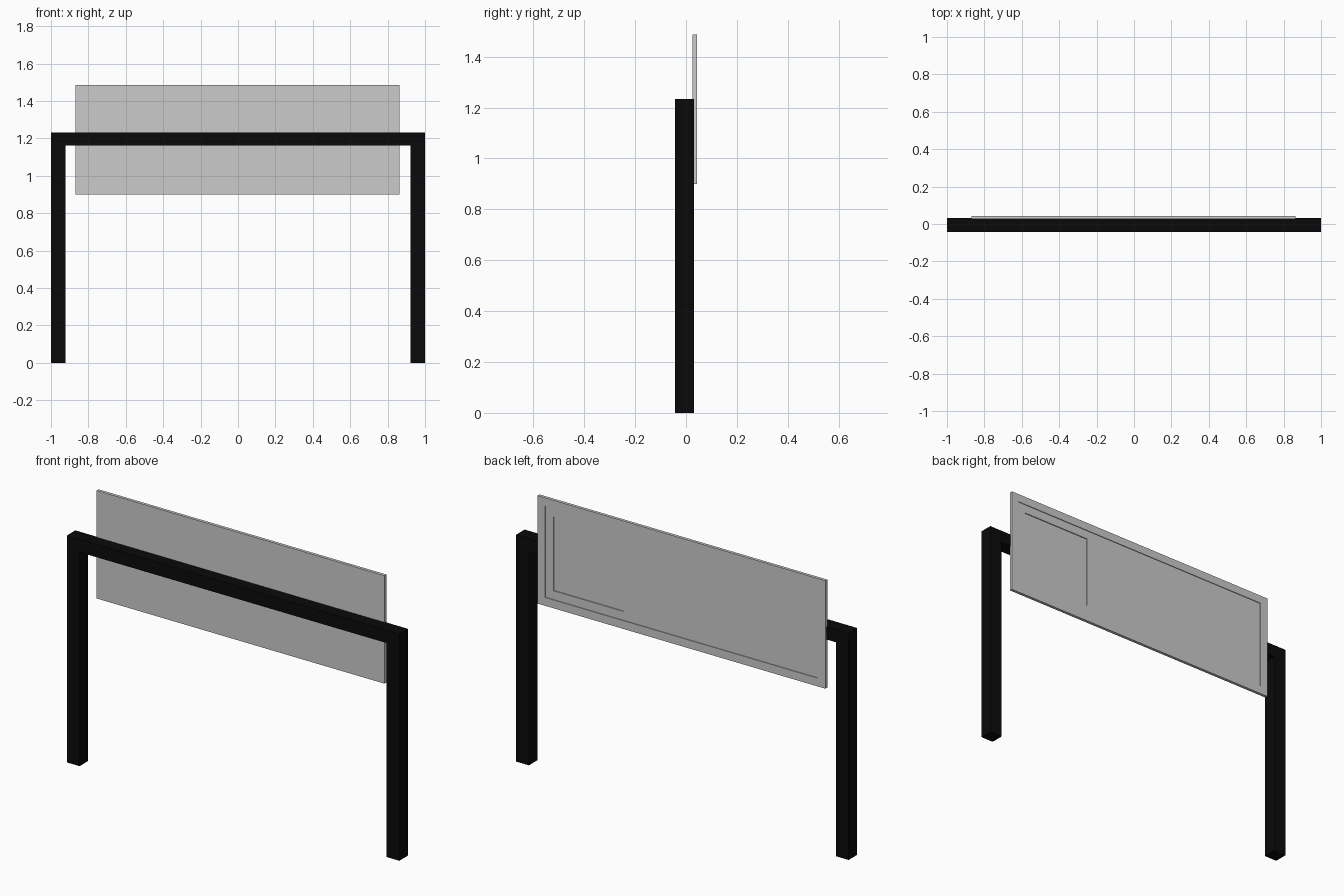
import bpy, bmesh

if "Cube" in bpy.data.objects:
    bpy.data.objects.remove(bpy.data.objects["Cube"])


def finish(name, bm, material=None):
    bmesh.ops.recalc_face_normals(bm, faces=bm.faces[:])
    mesh = bpy.data.meshes.new(name)
    bm.to_mesh(mesh)
    bm.free()
    obj = bpy.data.objects.new(name, mesh)
    bpy.context.collection.objects.link(obj)
    if material:
        mesh.materials.append(material)
    return obj


def extrude_profile(name, points, y0, y1, material=None):
    """Extrude an XZ outline from y0 to y1."""
    bm = bmesh.new()
    face = bm.faces.new([bm.verts.new((x, y0, z)) for x, z in points])
    grown = bmesh.ops.extrude_face_region(bm, geom=[face])["geom"]
    verts = [g for g in grown if isinstance(g, bmesh.types.BMVert)]
    bmesh.ops.translate(bm, verts=verts, vec=(0, y1 - y0, 0))
    return finish(name, bm, material)


def rect(x0, x1, z0, z1):
    return [(x0, z0), (x1, z0), (x1, z1), (x0, z1)]


def recess(target, name, outline, y0, y1):
    cutter = extrude_profile(name, outline, y0, y1)
    cutter.hide_render = True
    cutter.hide_viewport = True
    cutter.display_type = 'WIRE'
    mod = target.modifiers.new(name, 'BOOLEAN')
    mod.operation = 'DIFFERENCE'
    mod.solver = 'EXACT'
    mod.object = cutter


black = bpy.data.materials.new("black_paint")
black.diffuse_color = (0.003, 0.003, 0.003, 1)
black.use_nodes = True
black.node_tree.nodes["Principled BSDF"].inputs["Base Color"].default_value = black.diffuse_color

# Square-section goalpost frame: two legs and a crossbar
W, H, T, BAR = 1.0, 1.233, 0.077, 0.07
frame = [(-W, 0), (-W + T, 0), (-W + T, H - BAR), (W - T, H - BAR),
         (W - T, 0), (W, 0), (W, H), (-W, H)]
extrude_profile("post_frame", frame, -0.0425, 0.031, black)

# Sign panel fixed behind the crossbar
X0, X1, Z0, Z1 = -0.868, 0.863, 0.90, 1.487
BACK = 0.0425
panel = extrude_profile("sign_panel", rect(X0, X1, Z0, Z1), 0.026, BACK)

# Shallow field inside the rim, then a deeper square pocket at one end
m = 0.045
recess(panel, "field_cutter", rect(X0 + m, X1 - m, Z0 + m, Z1 - m), BACK - 0.004, 0.1)
m = 0.093
recess(panel, "pocket_cutter", rect(0.35, X1 - m, Z0 + m, Z1 - m), BACK - 0.009, 0.09)
